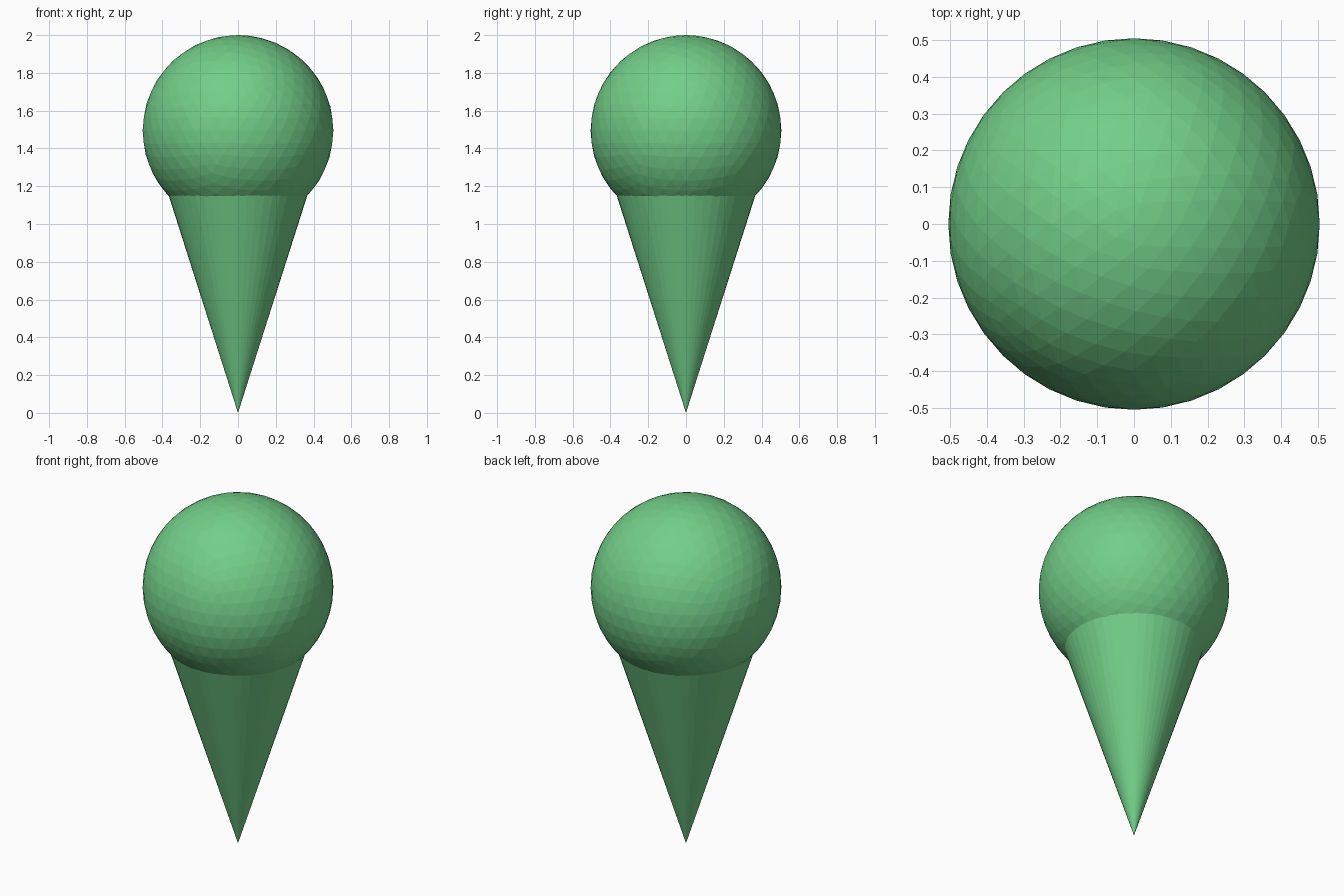
import bpy

if "Cube" in bpy.data.objects:
    bpy.data.objects.remove(bpy.data.objects["Cube"])

green = bpy.data.materials.new("green")
green.diffuse_color = (0.17, 0.62, 0.25, 1.0)
green.use_nodes = True
green.node_tree.nodes["Principled BSDF"].inputs["Base Color"].default_value = green.diffuse_color


def finish(name):
    obj = bpy.context.object
    obj.name = name
    obj.data.materials.append(green)
    bpy.ops.object.shade_flat()


R = 0.505            # scoop radius
SLOPE = 0.365 / 1.145  # cone radius per unit height
CONE_TOP = 1.2       # cone rim, tucked inside the scoop

# Faceted round scoop
bpy.ops.mesh.primitive_ico_sphere_add(subdivisions=4, radius=R, location=(0, 0, 2 - R))
finish("scoop")

# Pointed cone, tip down on z = 0
bpy.ops.mesh.primitive_cone_add(vertices=48, radius1=0, radius2=SLOPE * CONE_TOP,
                                depth=CONE_TOP, location=(0, 0, CONE_TOP / 2))
finish("cone")
